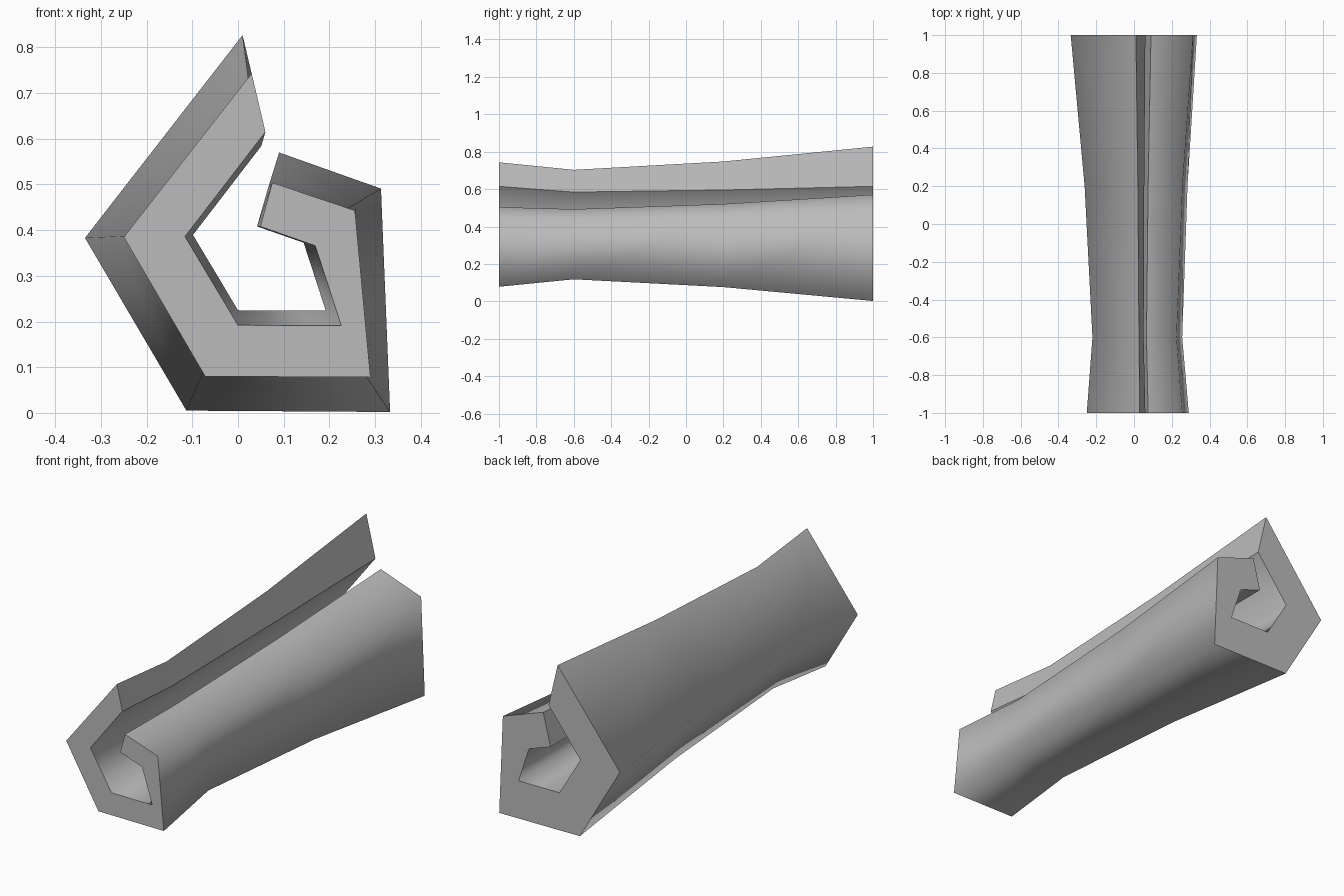
import bpy
import bmesh
from mathutils import Vector

default = bpy.data.objects.get("Cube")
if default:
    bpy.data.objects.remove(default, do_unlink=True)

# Grey material
grey = bpy.data.materials.new("plain grey")
grey.use_nodes = True
colour = (0.5, 0.5, 0.5, 1)
grey.diffuse_color = colour
grey.node_tree.nodes["Principled BSDF"].inputs["Base Color"].default_value = colour

# Open five-sided wrap: outer corners at both ends, and the inner corners facing them
front_outer = [(0.03, 0.743), (-0.25, 0.385), (-0.072, 0.08),
               (0.29, 0.078), (0.256, 0.443), (0.075, 0.504)]
back_outer = [(0.01, 0.827), (-0.335, 0.383), (-0.113, 0.005),
              (0.333, 0.002), (0.313, 0.491), (0.09, 0.57)]
inner = [(0.06, 0.615), (-0.116, 0.386), (0, 0.192),
         (0.226, 0.191), (0.169, 0.366), (0.049, 0.408)]


def pts(pairs):
    return [Vector(p) for p in pairs]


def scaled(points, factor):
    centre = Vector((0, 0.41))
    return [centre + (p - centre) * factor for p in points]


def blend(a, b, t):
    return [p.lerp(q, t) for p, q in zip(a, b)]


front_o, back_o, inn = pts(front_outer), pts(back_outer), pts(inner)
waist_o, waist_i = scaled(front_o, 0.88), scaled(inn, 0.85)

# Sections along the length: depth, outer corners, inner corners
sections = [
    (-1.0, front_o, inn),
    (-0.6, waist_o, waist_i),
    (0.2, blend(waist_o, back_o, 0.36), blend(waist_i, inn, 0.36)),
    (1.0, back_o, inn),
]

# Wrapped tube wall
bm = bmesh.new()
rings = [[bm.verts.new((p.x, y, p.y)) for p in outer + ins[::-1]]
         for y, outer, ins in sections]
count = len(rings[0])
half = count // 2
for a, b in zip(rings, rings[1:]):
    for i in range(count):
        j = (i + 1) % count
        bm.faces.new((a[i], a[j], b[j], b[i]))

# End walls
for ring in (rings[0], rings[-1]):
    for i in range(half - 1):
        bm.faces.new((ring[i], ring[i + 1], ring[count - 2 - i], ring[count - 1 - i]))
bmesh.ops.recalc_face_normals(bm, faces=bm.faces)

# Smooth walls, with hard rims and hard lips
for face in bm.faces:
    face.smooth = True
for edge in bm.edges:
    caps = [abs(f.normal.y) > 0.99 for f in edge.link_faces]
    if any(caps) and not all(caps):
        edge.smooth = False
for a, b in zip(rings, rings[1:]):
    for i in (0, half - 1, half, count - 1):
        bm.edges.get((a[i], b[i])).smooth = False

mesh = bpy.data.meshes.new("wrapped_tube")
bm.to_mesh(mesh)
bm.free()
mesh.materials.append(grey)
tube = bpy.data.objects.new("wrapped_tube", mesh)
bpy.context.collection.objects.link(tube)
